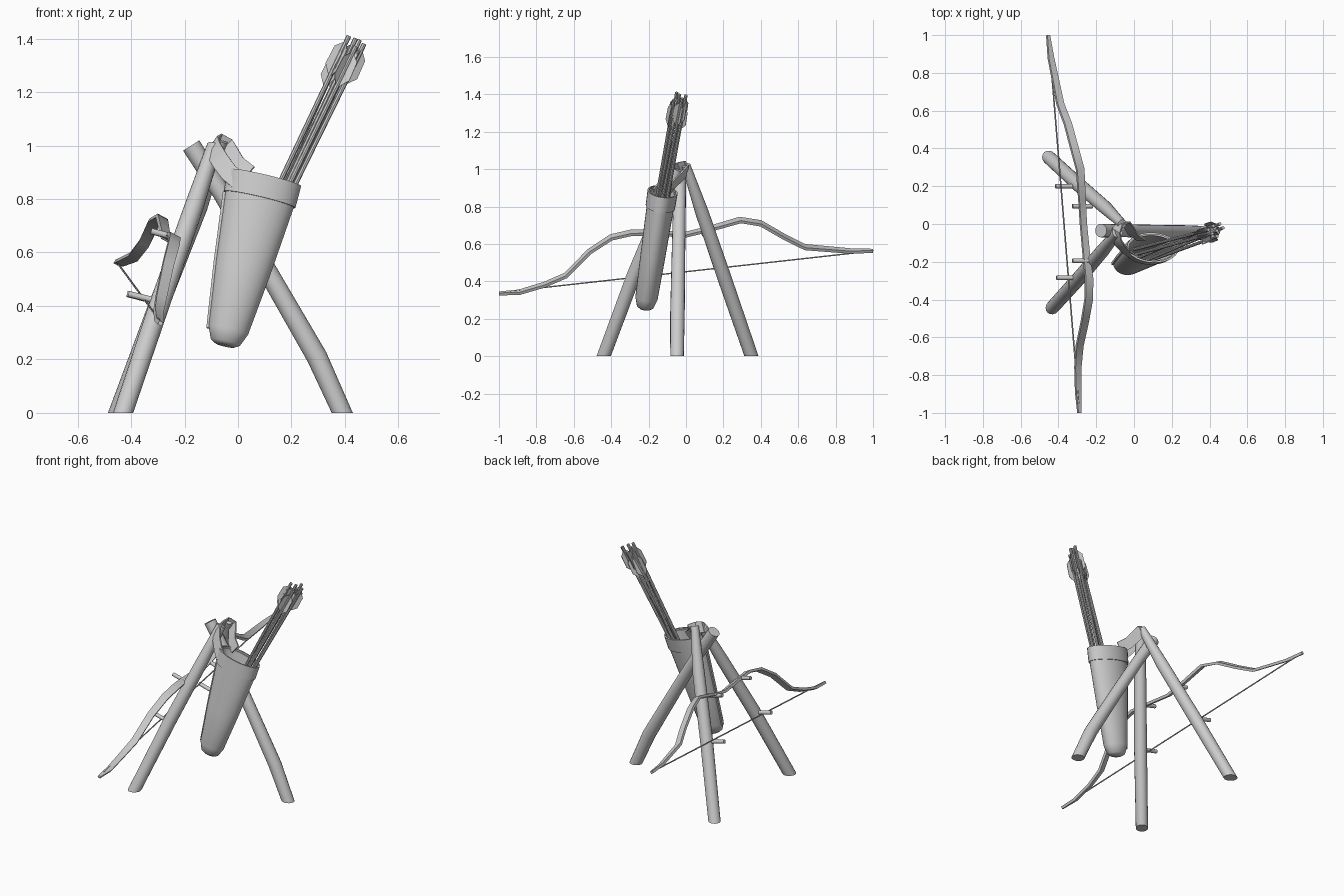
import bpy, bmesh, math
from mathutils import Vector as V, Matrix

if "Cube" in bpy.data.objects:
    bpy.data.objects.remove(bpy.data.objects["Cube"])


def finish(name, bm, angle=40):
    bmesh.ops.recalc_face_normals(bm, faces=bm.faces)
    me = bpy.data.meshes.new(name)
    bm.to_mesh(me)
    bm.free()
    ob = bpy.data.objects.new(name, me)
    bpy.context.collection.objects.link(ob)
    bpy.ops.object.select_all(action='DESELECT')
    bpy.context.view_layer.objects.active = ob
    ob.select_set(True)
    bpy.ops.object.shade_smooth_by_angle(angle=math.radians(angle))
    return ob


def loft(bm, rings):
    rings = [[bm.verts.new(p) for p in r] for r in rings]
    n = len(rings[0])
    for a, b in zip(rings, rings[1:]):
        for i in range(n):
            bm.faces.new((a[i], a[(i + 1) % n], b[(i + 1) % n], b[i]))
    bm.faces.new(rings[0])
    bm.faces.new(rings[-1])


def sweep(bm, pts, sizes, normal, section, ground=False):
    """Sweep a 2D section along points; first section axis follows normal."""
    pts = [V(p) for p in pts]
    rings = []
    for i, p in enumerate(pts):
        t = (pts[min(i + 1, len(pts) - 1)] - pts[max(i - 1, 0)]).normalized()
        u = V(normal)
        u = (u - t * u.dot(t)).normalized()
        w = t.cross(u)
        a, b = sizes[i]
        ring = [p + u * a * s + w * b * c for s, c in section]
        if ground and i == 0:
            ring = [q - t * (q.z / t.z) for q in ring]
        rings.append(ring)
    loft(bm, rings)


def circle(n):
    return [(math.cos(k * math.tau / n), math.sin(k * math.tau / n)) for k in range(n)]


BOX = [(1, 1), (-1, 1), (-1, -1), (1, -1)]


def rod(name, pts, radii, n=12, ground=False):
    bm = bmesh.new()
    nrm = (0, 1, 0) if abs((V(pts[-1]) - V(pts[0])).normalized().y) < .8 else (1, 0, 0)
    sweep(bm, pts, [(r, r) for r in radii], nrm, circle(n), ground)
    return finish(name, bm)


# Tripod legs
rod("right_leg", [(.39, -.048, 0), (.295, -.046, .21), (.09, -.04, .565), (-.06, -.035, .82), (-.175, -.035, 1.0)],
    [.036, .039, .036, .034, .036], 16, True)
rod("back_leg", [(-.448, .35, 0), (-.29, .205, .42), (-.15, .085, .77), (-.062, .0, 1.02)],
    [.036, .038, .036, .024], 16, True)
rod("front_leg", [(-.43, -.44, 0), (-.285, -.28, .43), (-.165, -.14, .77), (-.088, -.045, 1.0)],
    [.036, .038, .036, .028], 16, True)

# Pegs holding the bow
for i, (x0, x1, y, z) in enumerate([(-.415, -.30, .2, .445), (-.325, -.22, .095, .68),
                                    (-.325, -.21, -.195, .68), (-.41, -.29, -.285, .445)]):
    rod(f"peg_{i + 1}", [(x0, y, z), (x1, y, z - .03)], [.012, .012], 10)

# Recurve bow and string
bow = [(-.455, 1, .563), (-.44, .88, .562), (-.39, .635, .583), (-.35, .53, .635), (-.315, .40, .71),
       (-.285, .29, .728), (-.275, .125, .68), (-.268, 0, .65), (-.25, -.19, .66), (-.238, -.29, .66),
       (-.24, -.40, .635), (-.26, -.515, .56), (-.288, -.645, .43), (-.297, -.757, .382),
       (-.295, -.89, .342), (-.29, -1, .335)]
half = [.008, .016, .02, .021, .022, .022, .019, .018, .019, .022, .022, .021, .02, .018, .016, .008]
bm = bmesh.new()
sweep(bm, bow, [(h, .008) for h in half], (.88, .05, -.48), BOX)
finish("bow", bm, 30)
rod("bow_string", [(-.448, .95, .557), (-.293, -.95, .346)], [.004, .004], 6)

# Quiver frame: local z follows its leaning axis
base, top = V((-.05, -.22, .252)), V((.1, -.125, .88))
az = (top - base).normalized()
ax = (V((1, 0, 0)) - az * az.x).normalized()
ay = az.cross(ax)
H = (top - base).length


def oval(h, rx, ry, n=28):
    return [base + az * h + ax * rx * c + ay * ry * s for c, s in circle(n)]


# Quiver body, hollow inside
bm = bmesh.new()
loft(bm, [oval(*p) for p in [(0, .035, .028), (.012, .056, .045), (.06, .076, .06), (.3, .105, .067),
                             (.56, .131, .073), (H - .01, .133, .074), (H - .01, .125, .066),
                             (.3, .097, .059), (.08, .07, .05)]])
finish("quiver_body", bm)

# Collar around the mouth
bm = bmesh.new()
loft(bm, [oval(*p) for p in [(H - .085, .130, .070), (H - .085, .138, .079), (H, .140, .081), (H, .130, .071)]])
caps = [f for f in bm.faces if len(f.verts) > 4]
bmesh.ops.delete(bm, geom=caps, context='FACES_ONLY')
finish("quiver_collar", bm)

# Side seam
bm = bmesh.new()
sweep(bm, [base + az * h - ax * r for h, r in [(.05, .076), (.3, .107), (.565, .134)]],
      [(.006, .008)] * 3, ax, BOX)
finish("quiver_seam", bm)

# Hanging strap looped over the leg tips
bm = bmesh.new()
sweep(bm, [(.0, -.175, .87), (-.035, -.15, .9), (-.068, -.12, .945), (-.092, -.08, .987), (-.093, -.035, 1.008),
           (-.072, .0, 1.012), (-.045, .008, .998), (-.028, -.015, .968), (-.005, -.055, .93), (.04, -.085, .895)],
      [(.034, .004)] * 10, (.6, .1, .8), BOX)
finish("strap", bm)

# Arrows with three vanes each
arrows = [((.16, -.12, .87), (.415, -.05, 1.41)), ((.19, -.14, .87), (.44, -.035, 1.40)),
          ((.222, -.12, .87), (.472, -.02, 1.38)), ((.17, -.09, .87), (.395, -.03, 1.37)),
          ((.2, -.152, .87), (.44, -.065, 1.37)), ((.205, -.095, .87), (.455, .0, 1.395)),
          ((.185, -.11, .87), (.42, -.01, 1.36))]
vane = [(-.17, .004), (-.13, .036), (-.055, .033), (-.025, .004)]
for i, (entry, tip) in enumerate(arrows):
    entry, tip = V(entry), V(tip)
    rod(f"arrow_shaft_{i + 1}", [entry + (entry - tip) * .75, tip], [.009, .009], 8)
    d = (tip - entry).normalized()
    side = d.cross(V((0, 1, 0))).normalized()
    bm = bmesh.new()
    for k in range(3):
        r = Matrix.Rotation(k * math.tau / 3 + i * .7, 3, d) @ side
        th = d.cross(r) * .0015
        loft(bm, [[tip + d * a + r * b + th * s for a, b in vane] for s in (-1, 1)])
    finish(f"arrow_vanes_{i + 1}", bm)
